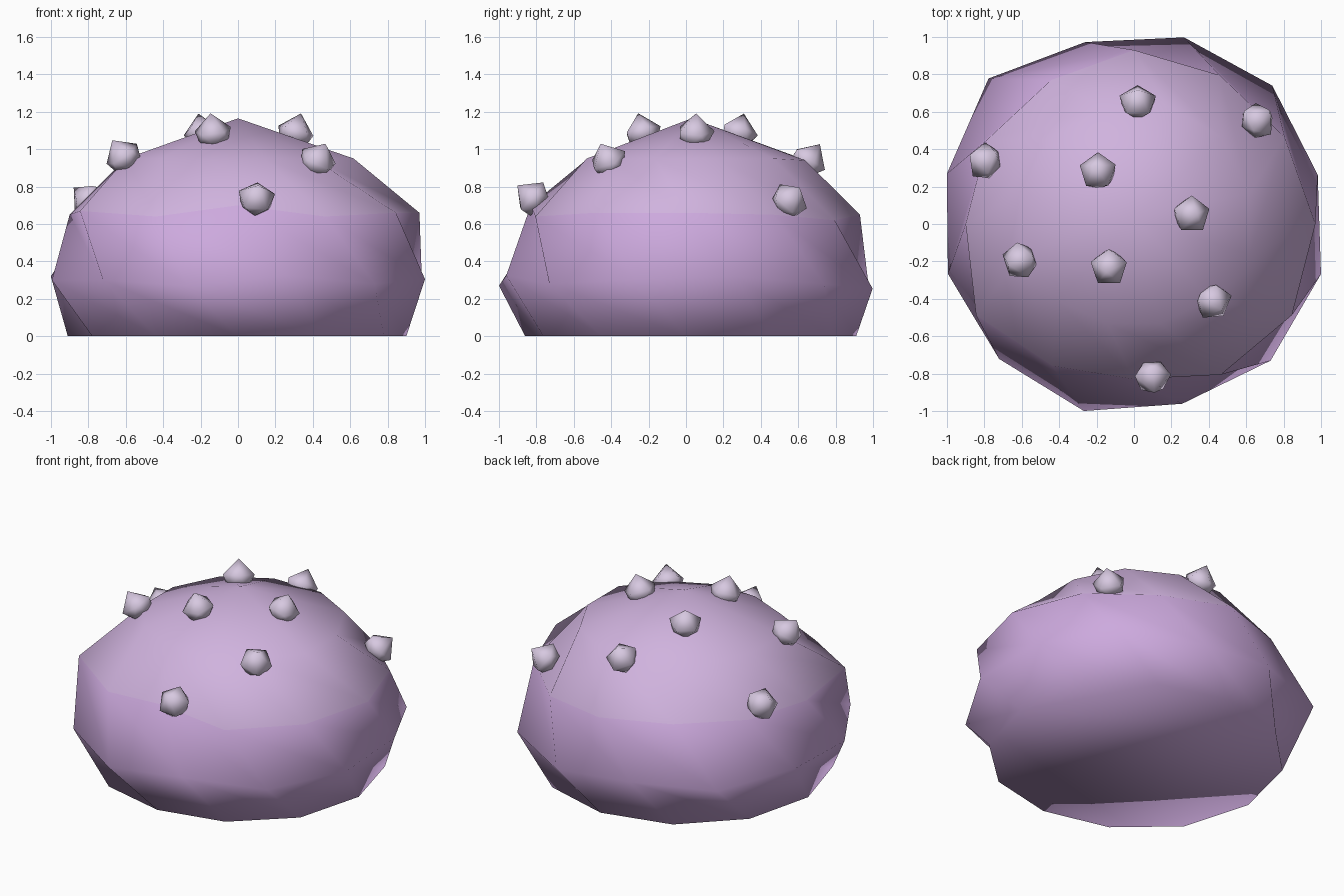
import bpy, bmesh, math
from mathutils import Vector

if "Cube" in bpy.data.objects:
    bpy.data.objects.remove(bpy.data.objects["Cube"])


def material(name, rgb):
    m = bpy.data.materials.new(name)
    m.diffuse_color = (*rgb, 1)
    m.use_nodes = True
    m.node_tree.nodes["Principled BSDF"].inputs["Base Color"].default_value = m.diffuse_color
    return m


def twisted_loft(name, rings, apex, mats, start=0.0, turn=-1):
    """Loft rings of (radii, heights); each ring turns half a step, then close both ends."""
    bm = bmesh.new()
    n = len(rings[0][0])
    step = 2 * math.pi / n
    loops = []
    for k, (radii, heights) in enumerate(rings):
        off = start + turn * k * step / 2
        loops.append([bm.verts.new((r * math.cos(off + i * step), r * math.sin(off + i * step), z))
                      for i, (r, z) in enumerate(zip(radii, heights))])
    for k, (a, b) in enumerate(zip(loops, loops[1:])):
        for i in range(n):
            j = (i + 1) % n
            for tri in ((a[i], a[j], b[i]), (b[i], a[j], b[j])):
                bm.faces.new(tri).material_index = 0 if k < 2 else len(mats) - 1
    top = bm.verts.new(apex)
    for i in range(n):
        bm.faces.new((loops[-1][i], loops[-1][(i + 1) % n], top)).material_index = len(mats) - 1
    bm.faces.new(loops[0][::-1])
    bmesh.ops.recalc_face_normals(bm, faces=bm.faces)
    for f in bm.faces:
        f.smooth = True
    me = bpy.data.meshes.new(name)
    bm.to_mesh(me)
    bm.free()
    for m in mats:
        me.materials.append(m)
    ob = bpy.data.objects.new(name, me)
    bpy.context.collection.objects.link(ob)
    return ob


purple = material("purple", (0.61, 0.40, 0.73))
light_purple = material("light_purple", (0.63, 0.45, 0.73))
lilac = material("pale_lilac", (0.68, 0.58, 0.75))

# Irregular twelve-sided dome, from ground ring to top ring
base = ([.90, .90, .90, .91, .92, .92, .91, .90, .87, .86, .88, .90], [0] * 12)
belly = ([1.035, 1.017, 1.046, 1.033, 1.007, 1.10, 1.036, 1.03, 1.02, 1.035, .995, 1.033],
         [.305, .32, .28, .255, .30, .30, .32, .30, .30, .27, .325, .28])
shoulder = ([.975, .97, .93, .918, .93, .888, .905, .90, .975, .875, .83, .93],
            [.66, .66, .65, .62, .65, .66, .66, .65, .67, .64, .70, .64])
crown = ([.57, .64, .64, .66, .66, .64, .64, .62, .62, .58, .55, .55],
         [.95, .95, .95, .95, .94, .95, .95, .95, .95, .95, .945, .95])
twisted_loft("dome", [base, belly, shoulder, crown], (0, .03, 1.165), [purple, light_purple])

# Five-sided pointed bumps scattered over the top, tilted outward
bumps = [(.02, .66, .95), (.67, .56, .735), (-.81, .34, .735),
         (-.195, .285, 1.10), (.31, .05, 1.10), (-.62, -.20, .97),
         (-.135, -.235, 1.10), (.43, -.42, .95), (.10, -.83, .745)]
for i, p in enumerate(bumps):
    ob = twisted_loft(f"bump_{i + 1}", [([.078] * 5, [-.065] * 5), ([.102] * 5, [0] * 5)],
                      (0, 0, .095), [lilac], start=math.radians(54), turn=1)
    normal = Vector((1.05 * p[0], 1.05 * p[1], p[2]))
    ob.rotation_mode = 'QUATERNION'
    ob.rotation_quaternion = Vector((0, 0, 1)).rotation_difference(normal)
    ob.location = p
